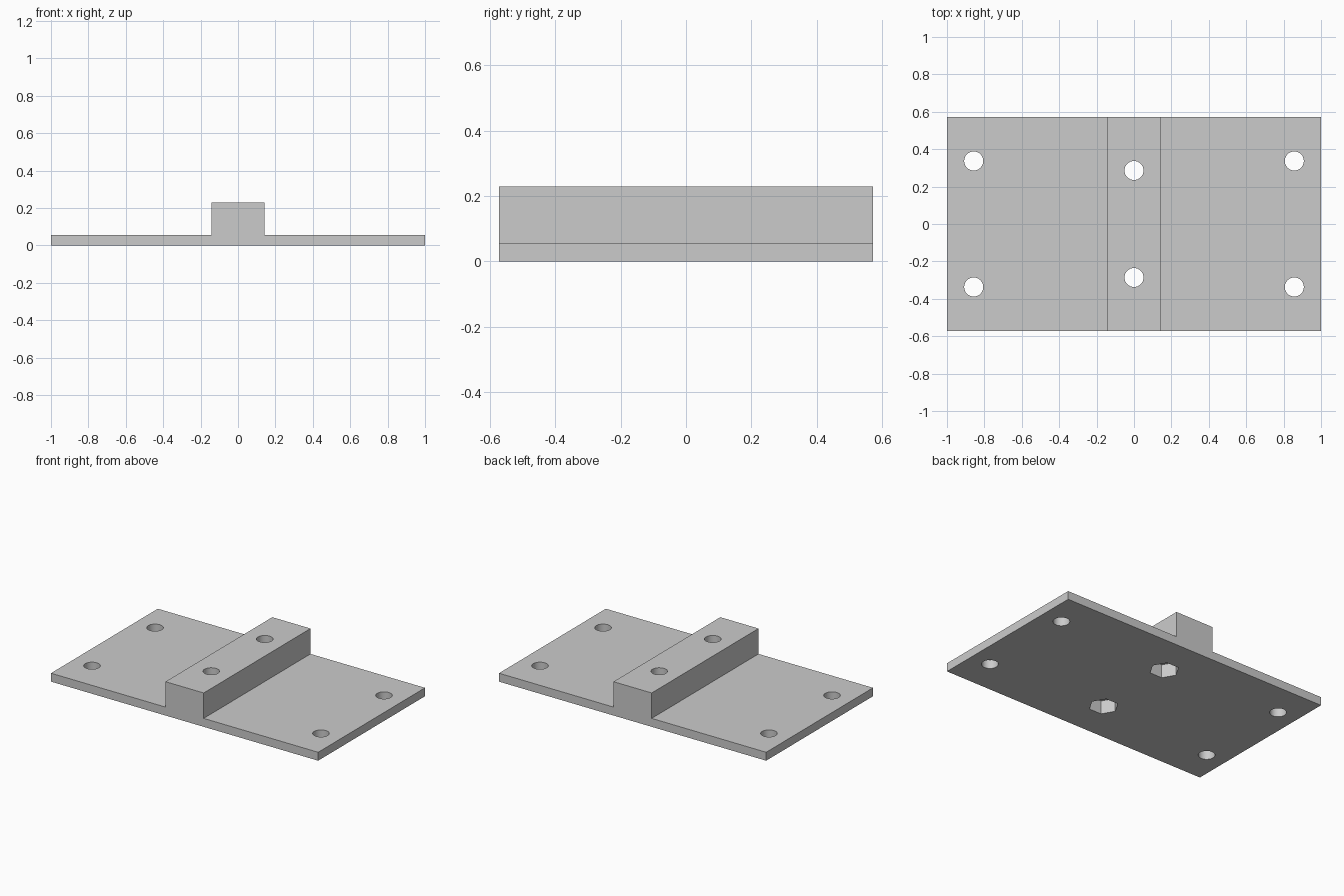
import bpy
import bmesh
import math
from mathutils import Vector

cube = bpy.data.objects.get("Cube")
if cube:
    bpy.data.objects.remove(cube, do_unlink=True)

HALF_X, HALF_Y = 1.0, 0.571
PLATE_H, RIDGE_H, RIDGE_HALF = 0.057, 0.229, 0.143
HOLE_R, NUT_R, NUT_DEPTH = 0.051, 0.0914, 0.09

grey = bpy.data.materials.new("light_grey")
grey.use_nodes = True
colour = (0.6, 0.6, 0.6, 1)
grey.diffuse_color = colour
grey.node_tree.nodes["Principled BSDF"].inputs["Base Color"].default_value = colour

# Plate with raised centre ridge, extruded from one profile
right_half = [(HALF_X, 0), (HALF_X, PLATE_H), (RIDGE_HALF, PLATE_H), (RIDGE_HALF, RIDGE_H)]
profile = right_half + [(-x, z) for x, z in reversed(right_half)]
bm = bmesh.new()
face = bm.faces.new([bm.verts.new((x, -HALF_Y, z)) for x, z in profile])
extruded = bmesh.ops.extrude_face_region(bm, geom=[face])["geom"]
bmesh.ops.translate(bm, vec=Vector((0, 2 * HALF_Y, 0)),
                    verts=[v for v in extruded if isinstance(v, bmesh.types.BMVert)])
bmesh.ops.recalc_face_normals(bm, faces=bm.faces)
mesh = bpy.data.meshes.new("mounting_plate")
bm.to_mesh(mesh)
bm.free()
mesh.materials.append(grey)
plate = bpy.data.objects.new("mounting_plate", mesh)
bpy.context.collection.objects.link(plate)


def cut(x, y, radius, sides, top):
    """Cut an upright prism from below the plate up to the given height."""
    bottom = -0.1
    bpy.ops.mesh.primitive_cylinder_add(vertices=sides, radius=radius, depth=top - bottom,
                                        location=(x, y, (top + bottom) / 2))
    cutter = bpy.context.object
    cutter.name = "hole_cutter"
    cutter.hide_render = True
    if sides == 6:  # hexagon corners point along x
        cutter.rotation_euler.z = math.radians(30)
    cutter.data.materials.append(grey)
    mod = plate.modifiers.new("hole", "BOOLEAN")
    mod.operation = "DIFFERENCE"
    mod.solver = "EXACT"
    mod.object = cutter
    bpy.ops.object.select_all(action="DESELECT")
    bpy.context.view_layer.objects.active = plate
    plate.select_set(True)
    bpy.ops.object.modifier_apply(modifier=mod.name)
    bpy.data.objects.remove(cutter, do_unlink=True)


for side in (-1, 1):
    # Corner screw holes
    for x in (-0.857, 0.857):
        cut(x, side * 0.337, HOLE_R, 32, 0.4)
    # Ridge bolt hole with hexagonal nut pocket underneath
    cut(0, side * 0.286, HOLE_R, 32, 0.4)
    cut(0, side * 0.286, NUT_R, 6, NUT_DEPTH)

bpy.ops.object.shade_smooth_by_angle(angle=math.radians(30))
